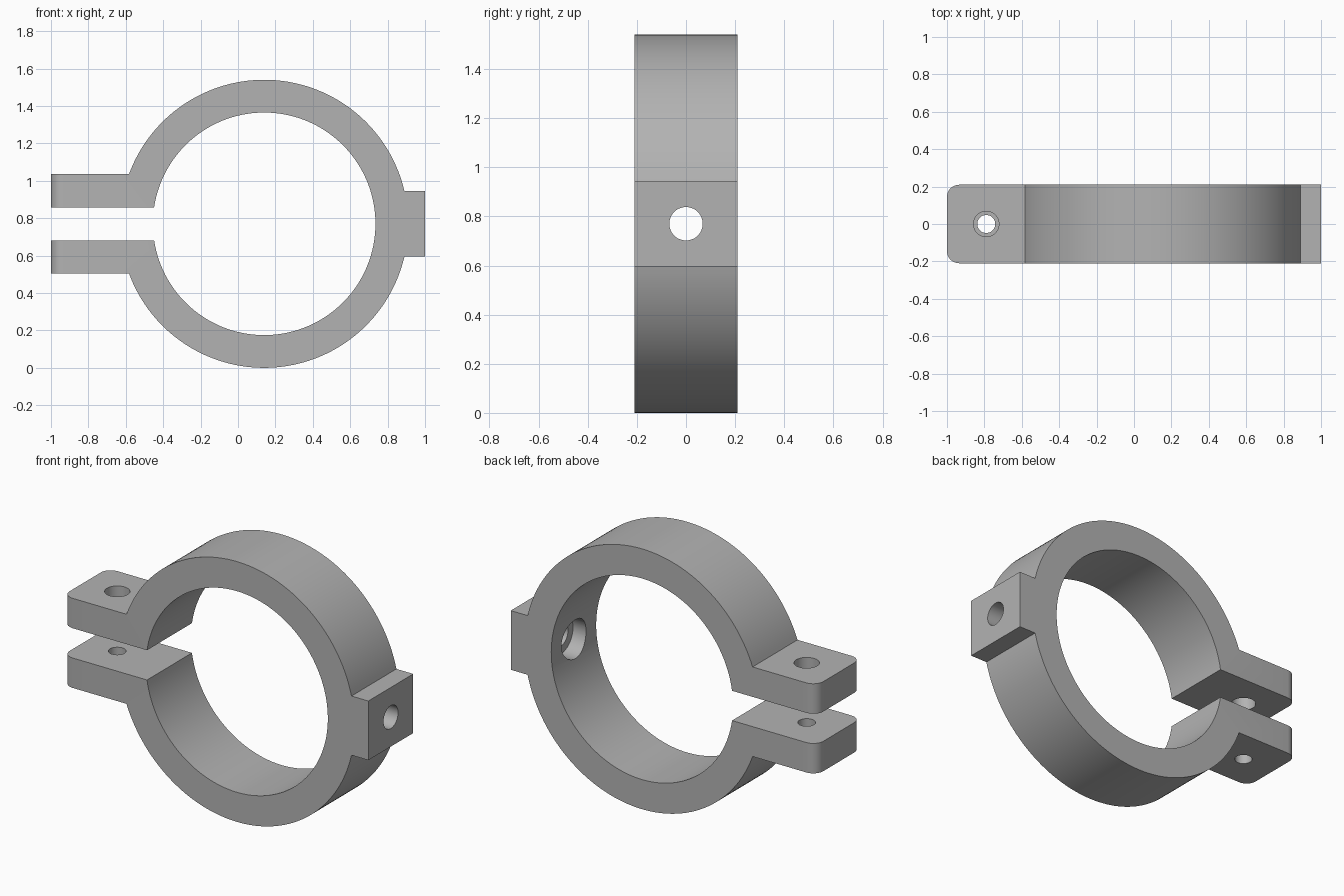
import bpy, bmesh, math
from mathutils import Matrix, Vector

cube = bpy.data.objects.get("Cube")
if cube:
    bpy.data.objects.remove(cube, do_unlink=True)

CX, CZ = 0.14, 0.77          # ring centre
R_OUT, R_IN = 0.77, 0.595    # ring radii
HALF_DEPTH = 0.21
SLOT, EAR = 0.088, 0.265     # half heights of the slot and of the ear stack
LUG = 0.175                  # half height of the side lug

grey = bpy.data.materials.new("plain grey")
grey.use_nodes = True
COLOUR = (0.45, 0.45, 0.45, 1)
grey.diffuse_color = COLOUR
grey.node_tree.nodes["Principled BSDF"].inputs["Base Color"].default_value = COLOUR


def arc(radius, start, end, steps):
    """Points of a ring arc in the xz plane."""
    angles = [start + (end - start) * i / steps for i in range(steps + 1)]
    return [(CX + radius * math.cos(a), CZ + radius * math.sin(a)) for a in angles]


def add_object(name, bm):
    bmesh.ops.recalc_face_normals(bm, faces=bm.faces)
    mesh = bpy.data.meshes.new(name)
    bm.to_mesh(mesh)
    bm.free()
    mesh.materials.append(grey)
    obj = bpy.data.objects.new(name, mesh)
    bpy.context.scene.collection.objects.link(obj)
    return obj


def cut_hole(target, radius, start, end):
    """Drill a round hole between two points."""
    start, end = Vector(start), Vector(end)
    axis = end - start
    turn = axis.to_track_quat("Z", "Y").to_matrix().to_4x4()
    bm = bmesh.new()
    bmesh.ops.create_cone(bm, cap_ends=True, segments=48, radius1=radius, radius2=radius,
                          depth=axis.length,
                          matrix=Matrix.Translation((start + end) / 2) @ turn)
    cutter = add_object("hole_cutter", bm)
    cutter.hide_render = True
    cutter.hide_viewport = True
    mod = target.modifiers.new("hole", "BOOLEAN")
    mod.operation = "DIFFERENCE"
    mod.solver = "EXACT"
    mod.object = cutter
    return cutter


# Clamp outline: lug, upper ring, ears with slot, lower ring
lug_angle = math.asin(LUG / R_OUT)
ear_angle = math.pi - math.asin(EAR / R_OUT)
slot_angle = math.pi - math.asin(SLOT / R_IN)
outline = [(1, CZ - LUG), (1, CZ + LUG)]
outline += arc(R_OUT, lug_angle, ear_angle, 72)
outline += [(-1, CZ + EAR), (-1, CZ + SLOT)]
outline += arc(R_IN, slot_angle, -slot_angle, 128)
outline += [(-1, CZ - SLOT), (-1, CZ - EAR)]
outline += arc(R_OUT, -ear_angle, -lug_angle, 72)

# Extrude the outline through the depth
bm = bmesh.new()
front = bm.faces.new([bm.verts.new((x, -HALF_DEPTH, z)) for x, z in outline])
moved = bmesh.ops.extrude_face_region(bm, geom=[front], use_keep_orig=True)["geom"]
bmesh.ops.translate(bm, vec=(0, 2 * HALF_DEPTH, 0),
                    verts=[g for g in moved if isinstance(g, bmesh.types.BMVert)])

# Round the upright corners at the ear tips
tips = [e for e in bm.edges if all(v.co.x < -0.99 for v in e.verts)
        and abs(e.verts[0].co.y - e.verts[1].co.y) < 0.01]
bmesh.ops.bevel(bm, geom=tips, offset=0.065, segments=8, profile=0.5, affect="EDGES")
clamp = add_object("clamp_ring", bm)

# Bolt holes: clearance in the upper ear, narrower in the lower ear
EAR_X = -0.79
cutters = [
    cut_hole(clamp, 0.068, (EAR_X, 0, CZ), (EAR_X, 0, CZ + 0.5)),
    cut_hole(clamp, 0.048, (EAR_X, 0, CZ - 0.5), (EAR_X, 0, CZ)),
    # Lug hole with a wider recess on the inside for the screw head
    cut_hole(clamp, 0.068, (0.5, 0, CZ), (1.2, 0, CZ)),
    cut_hole(clamp, 0.115, (0.5, 0, CZ), (0.82, 0, CZ)),
]

# Apply the cuts, then smooth the curved walls
bpy.context.view_layer.update()
result = bpy.data.meshes.new_from_object(
    clamp.evaluated_get(bpy.context.evaluated_depsgraph_get()))
clamp.modifiers.clear()
clamp.data = result
for cutter in cutters:
    bpy.data.objects.remove(cutter, do_unlink=True)
bpy.ops.object.select_all(action="DESELECT")
clamp.select_set(True)
bpy.context.view_layer.objects.active = clamp
bpy.ops.object.shade_smooth_by_angle(angle=math.radians(30))
